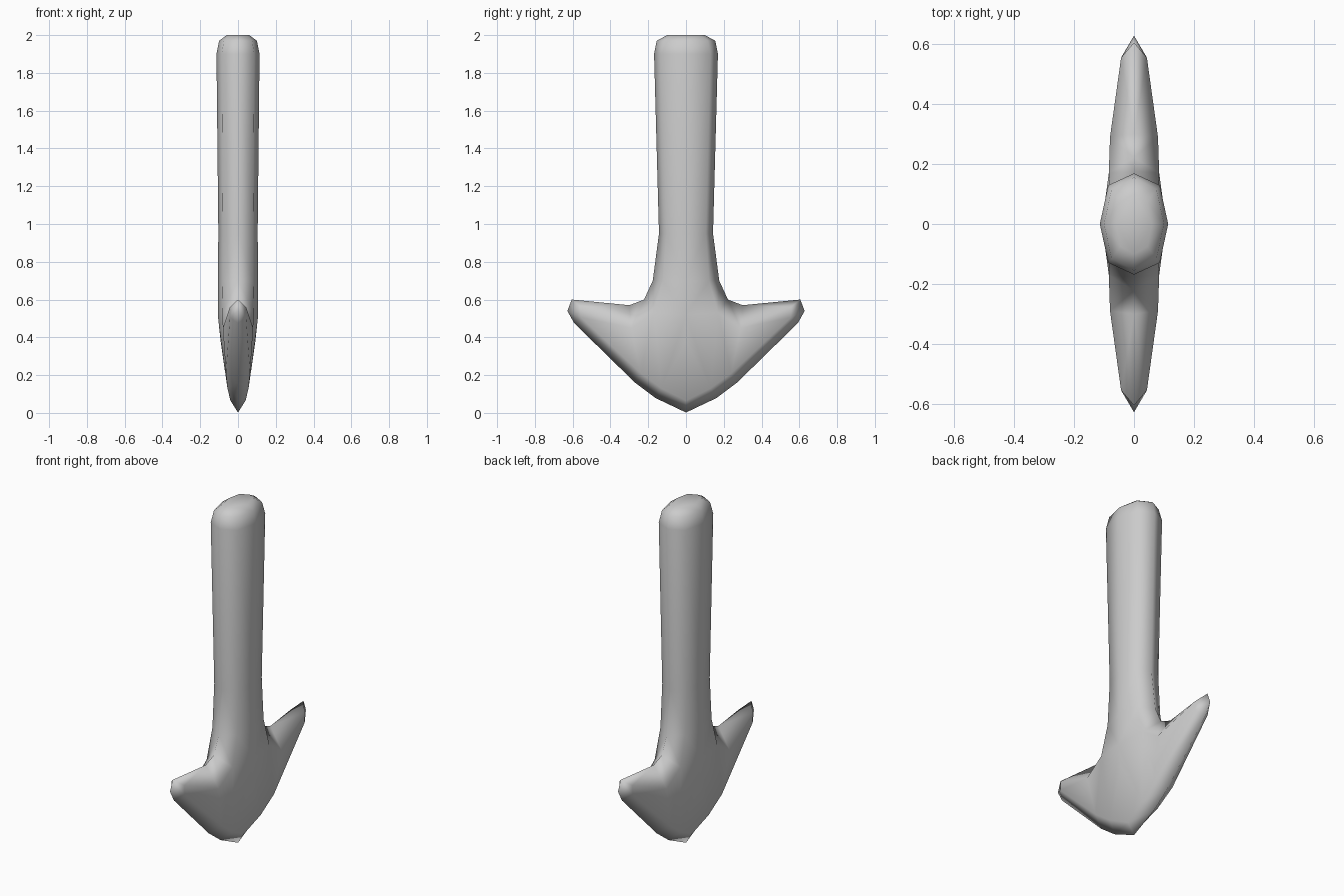
import bpy, bmesh

if "Cube" in bpy.data.objects:
    bpy.data.objects.remove(bpy.data.objects["Cube"])

# Handle rings, one quarter each: z, edge y, shoulder x, shoulder y, centre x
RINGS = [(2.00, .10, .045, .075, .06), (1.97, .155, .075, .115, .10),
         (1.90, .169, .086, .129, .114), (.95, .143, .08, .105, .104),
         (.70, .176, .08, .122, .107)]
edge = [(0, r[1], r[0]) for r in RINGS]
inner = [(r[2], r[3], r[0]) for r in RINGS]
centre = [(r[4], 0, r[0]) for r in RINGS]

# Junction and fluke: silhouette edge with matching raised shoulder
edge += [(0, .222, .60), (0, .30, .57), (0, .605, .60), (0, .628, .54),
         (0, .592, .475), (0, .27, .16), (0, .16, .078), (0, 0, .002)]
inner += [(.084, .17, .53), (.08, .29, .45), (.043, .555, .56), (.043, .555, .505),
          (.043, .555, .505), (.064, .24, .21), (.056, .13, .13), (.04, 0, .065)]
centre += [(.107, 0, .52), (.092, 0, .38)]

# Quarter-surface faces
faces = [(edge[i], edge[i + 1], inner[i + 1], inner[i]) for i in range(len(edge) - 1)]
faces += [(inner[i], inner[i + 1], centre[i + 1], centre[i]) for i in range(5)]
faces += [(inner[6], inner[7], inner[8], inner[10]),
          (inner[5], inner[6], inner[10], inner[11]),
          (centre[5], inner[5], inner[11], centre[6]),
          (centre[6], inner[11], inner[12]),
          (edge[0], inner[0], centre[0], (0, 0, 2.0))]

# Reflect the quarter into all four corners and weld
bm = bmesh.new()
for sx in (1, -1):
    for sy in (1, -1):
        for f in faces:
            pts = list(dict.fromkeys(f))
            bm.faces.new([bm.verts.new((x * sx, y * sy, z)) for x, y, z in pts])
bmesh.ops.remove_doubles(bm, verts=bm.verts, dist=.0005)
bmesh.ops.recalc_face_normals(bm, faces=bm.faces)
for f in bm.faces:
    f.smooth = True
mesh = bpy.data.meshes.new("anchor_blade")
bm.to_mesh(mesh)
bm.free()
bpy.context.collection.objects.link(bpy.data.objects.new("anchor_blade", mesh))
